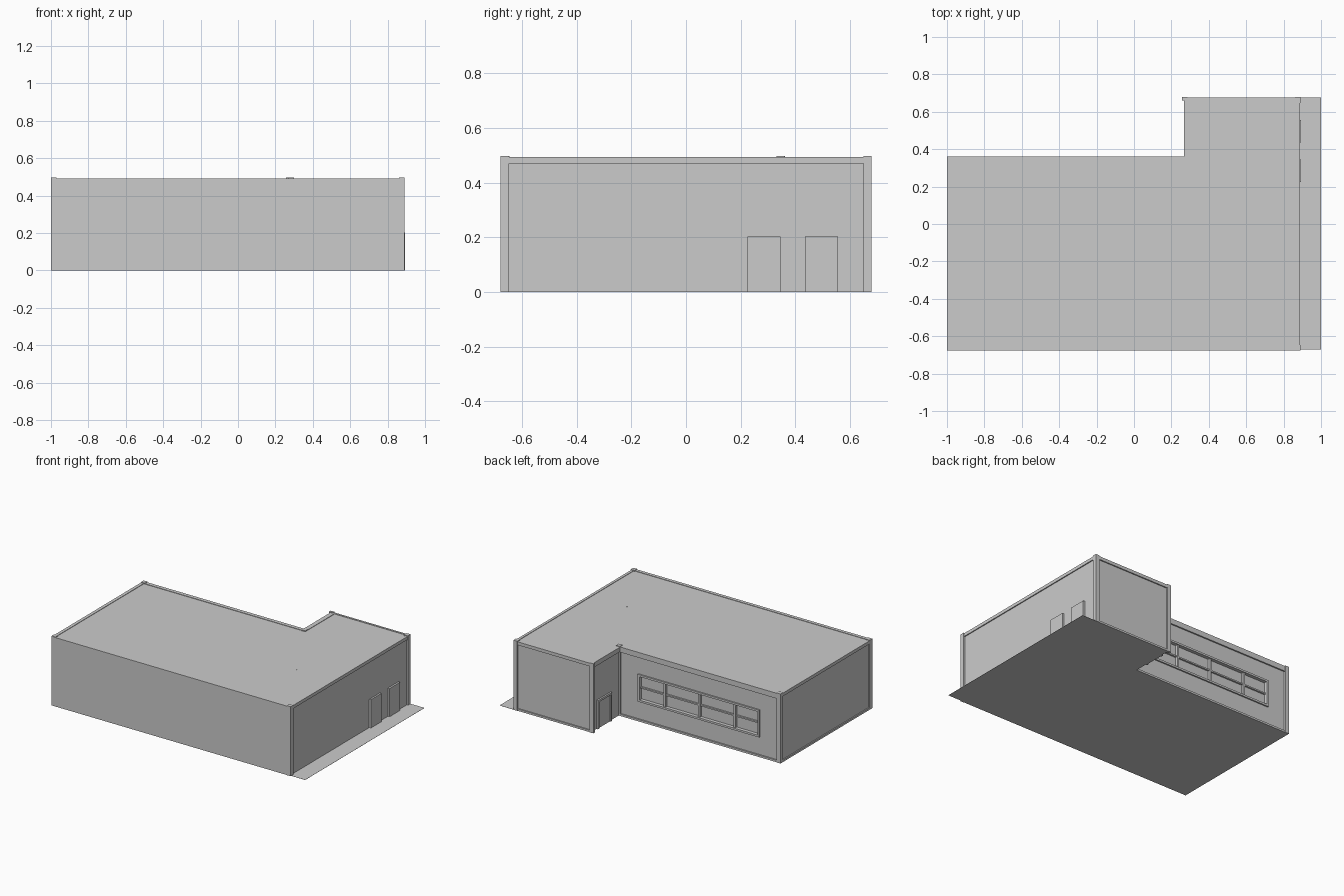
import bpy, bmesh

if "Cube" in bpy.data.objects:
    bpy.data.objects.remove(bpy.data.objects["Cube"])

H = 0.49  # roof height


def finish(name, bm):
    bmesh.ops.recalc_face_normals(bm, faces=bm.faces)
    me = bpy.data.meshes.new(name)
    bm.to_mesh(me)
    bm.free()
    ob = bpy.data.objects.new(name, me)
    bpy.context.collection.objects.link(ob)
    return ob


def boxes(name, items):
    """One object made of boxes given as (x0, x1, y0, y1, z0, z1)."""
    bm = bmesh.new()
    for x0, x1, y0, y1, z0, z1 in items:
        vs = bmesh.ops.create_cube(bm, size=1)["verts"]
        for v in vs:
            v.co.x = x1 if v.co.x > 0 else x0
            v.co.y = y1 if v.co.y > 0 else y0
            v.co.z = z1 if v.co.z > 0 else z0
    return finish(name, bm)


# L-shaped building body with flat roof
outline = [(-0.992, -0.675), (0.88, -0.675), (0.88, 0.668),
           (0.28, 0.668), (0.28, 0.35), (-0.992, 0.35)]
bm = bmesh.new()
base = bm.faces.new([bm.verts.new((x, y, 0)) for x, y in outline])
top = bmesh.ops.extrude_face_region(bm, geom=[base])["geom"]
bmesh.ops.translate(bm, vec=(0, 0, H),
                    verts=[g for g in top if isinstance(g, bmesh.types.BMVert)])
bm.faces.new([v for v in base.verts]) if not base.is_valid else None
body = finish("building_body", bm)

# Recess for the long back window
WX0, WX1, WZ0, WZ1 = -0.83, 0.13, 0.14, 0.335
cutter = boxes("window_cutter", [(WX0, WX1, 0.335, 0.40, WZ0, WZ1)])
cutter.hide_render = True
cutter.hide_viewport = True
mod = body.modifiers.new("window_recess", "BOOLEAN")
mod.object = cutter
mod.solver = "EXACT"

# Window frame, uprights and cross bar
f = 0.014
boxes("window_frame", [
    (WX0, WX1, 0.335, 0.36, WZ0, WZ0 + f),
    (WX0, WX1, 0.335, 0.36, WZ1 - f, WZ1),
    (WX0, WX0 + f, 0.335, 0.36, WZ0 + f, WZ1 - f),
    (WX1 - f, WX1, 0.335, 0.36, WZ0 + f, WZ1 - f)])
bars = [(x - 0.007, x + 0.007, 0.334, 0.352, WZ0 + f, WZ1 - f)
        for x in (-0.63, -0.35, -0.076)]
bars.append((WX0 + f, WX1 - f, 0.334, 0.347, 0.233, 0.243))
boxes("window_bars", bars)

# Corner posts, slightly taller than the roof edge
w = 0.03
boxes("corner_posts", [
    (x, x + dx, y, y + dy, 0, 0.497) for x, y, dx, dy in (
        (-1.0, -0.675, w, w), (0.86, -0.677, w, w), (0.86, 0.648, w, w),
        (0.257, 0.66, w, 0.018), (0.27, 0.33, w, w), (-1.0, 0.332, w, w))])

# Cornice bands under the roof edge and low base bands, per wall run
runs = [(-1.0, -0.977, -0.66, 0.35, 0.02),    # left
        (-0.985, 0.87, -0.676, -0.652, 0.02),  # front
        (0.868, 0.887, -0.66, 0.66, 0.02),     # right
        (0.275, 0.87, 0.662, 0.676, 0.02),     # back of wing
        (0.268, 0.30, 0.345, 0.665, 0.03),     # side of wing
        (-0.985, 0.285, 0.333, 0.36, 0.035)]   # back of main block
boxes("cornice", [(a, b, c, d, H - h, H + 0.003) for a, b, c, d, h in runs])
boxes("base_trim", [(a, b, c, d, 0, 0.014) for i, (a, b, c, d, h)
                    in enumerate(runs) if i in (0, 3, 5)])

# Doors: two on the right wall, one framed door on the wing side
for i, y in enumerate((0.225, 0.435)):
    boxes(f"right_door_{i + 1}", [(0.87, 0.893, y, y + 0.12, 0, 0.203)])
boxes("wing_door_frame", [
    (0.268, 0.285, 0.45, 0.465, 0, 0.205),
    (0.268, 0.285, 0.595, 0.61, 0, 0.205),
    (0.268, 0.285, 0.465, 0.595, 0.19, 0.205)])
boxes("wing_door", [(0.275, 0.285, 0.465, 0.595, 0, 0.19)])

# Small pendant cord ends through the roof
boxes("cord_ends", [(0.587, 0.593, y - 0.003, y + 0.003, H - 0.02, H + 0.001)
                    for y in (-0.176, -0.33)])

# Flat pavement strip along the right wall
boxes("pavement", [(0.88, 1.0, -0.67, 0.677, 0, 0.001)])
